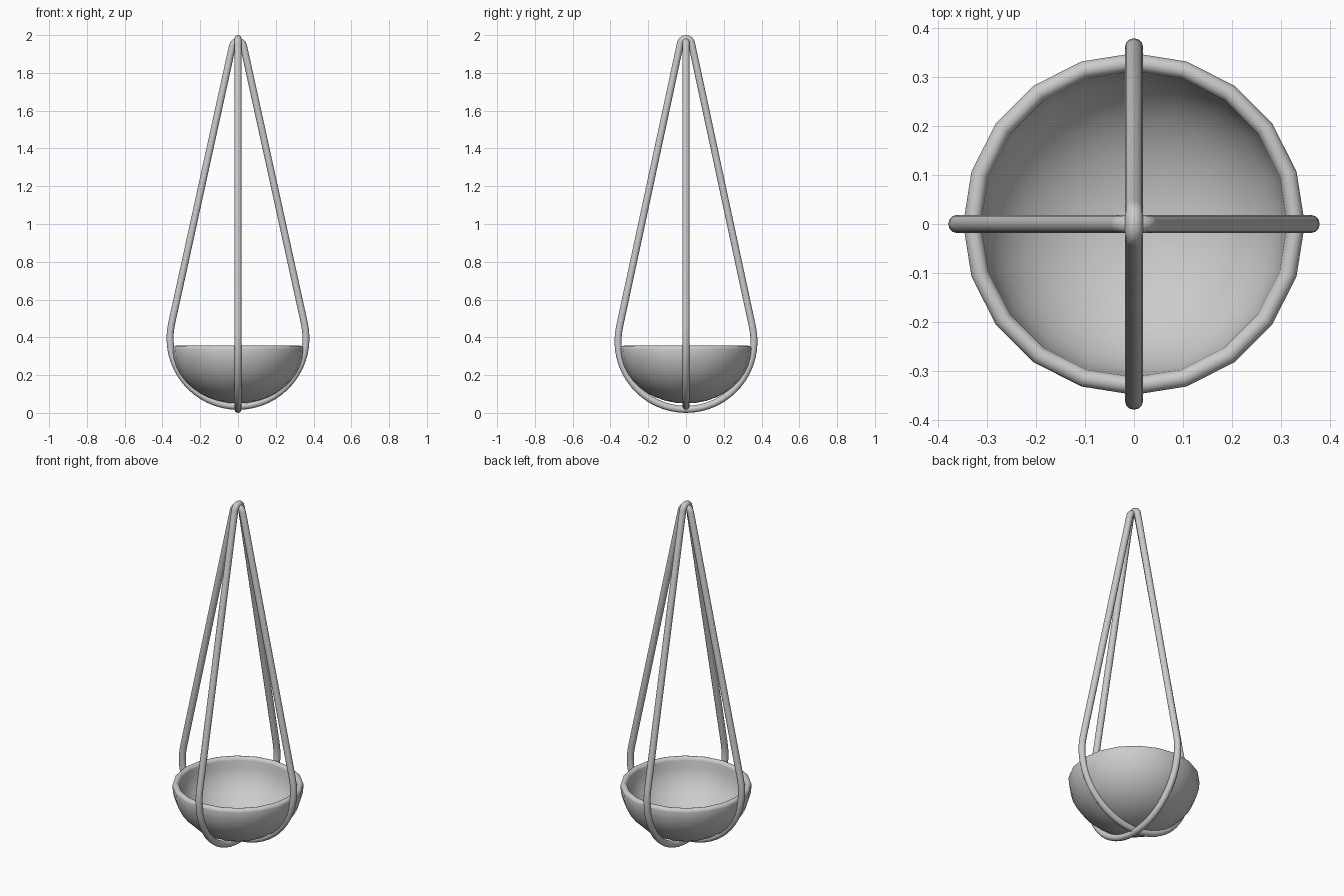
import bpy, math

if "Cube" in bpy.data.objects:
    bpy.data.objects.remove(bpy.data.objects["Cube"])

TUBE = 0.0185


def add_loop(name, low, high, rot):
    # Closed teardrop: large arc below, small arc on top, tangent straights
    big, small = 0.36, 0.03
    zb, zt = low + big, high - small
    a = math.asin((big - small) / (zt - zb))
    pts = []
    for r, zc, start, end, n in ((big, zb, -math.pi - a, a, 32),
                                 (small, zt, a, math.pi - a, 8)):
        for i in range(n + 1):
            t = start + (end - start) * i / n
            pts.append((r * math.cos(t), 0, zc + r * math.sin(t)))
    curve = bpy.data.curves.new(name, 'CURVE')
    curve.dimensions = '3D'
    curve.bevel_depth = TUBE
    curve.bevel_resolution = 4
    spline = curve.splines.new('POLY')
    spline.points.add(len(pts) - 1)
    for p, co in zip(spline.points, pts):
        p.co = (*co, 1)
    spline.use_cyclic_u = True
    spline.use_smooth = True
    obj = bpy.data.objects.new(name, curve)
    obj.rotation_euler.z = rot
    bpy.context.collection.objects.link(obj)


# Two crossed hanging loops, one resting inside the other at the bottom
add_loop("side_to_side_loop", 0.035, 1.967, 0)
add_loop("front_to_back_loop", TUBE, 2 - TUBE, math.pi / 2)

# Bowl: lathed closed profile with a rounded rim, 20 sides
SIDES, RIM = 20, 0.338
profile = []
for i in range(11):
    t = math.pi / 2 * (1 - i / 10)
    profile.append((0.348 * math.cos(t), RIM - (RIM - 0.05) * math.sin(t)))
for i in range(1, 6):
    t = math.pi * i / 6
    profile.append((0.33 + 0.018 * math.cos(t), RIM + 0.018 * math.sin(t)))
for i in range(11):
    t = math.pi / 2 * i / 10
    profile.append((0.312 * math.cos(t), RIM - (RIM - 0.085) * math.sin(t)))

verts = [(0, 0, profile[0][1])]
for r, z in profile[1:-1]:
    for k in range(SIDES):
        a = 2 * math.pi * k / SIDES
        verts.append((r * math.cos(a), r * math.sin(a), z))
verts.append((0, 0, profile[-1][1]))
rings = len(profile) - 2
last = len(verts) - 1
faces = []
for k in range(SIDES):
    n = (k + 1) % SIDES
    faces.append((0, 1 + n, 1 + k))
    for j in range(rings - 1):
        b, c = 1 + j * SIDES, 1 + (j + 1) * SIDES
        faces.append((b + k, b + n, c + n, c + k))
    b = 1 + (rings - 1) * SIDES
    faces.append((b + k, b + n, last))
mesh = bpy.data.meshes.new("bowl")
mesh.from_pydata(verts, [], faces)
bowl = bpy.data.objects.new("bowl", mesh)
bpy.context.collection.objects.link(bowl)
bpy.context.view_layer.objects.active = bowl
bowl.select_set(True)
bpy.ops.object.shade_smooth_by_angle(angle=math.radians(40))
